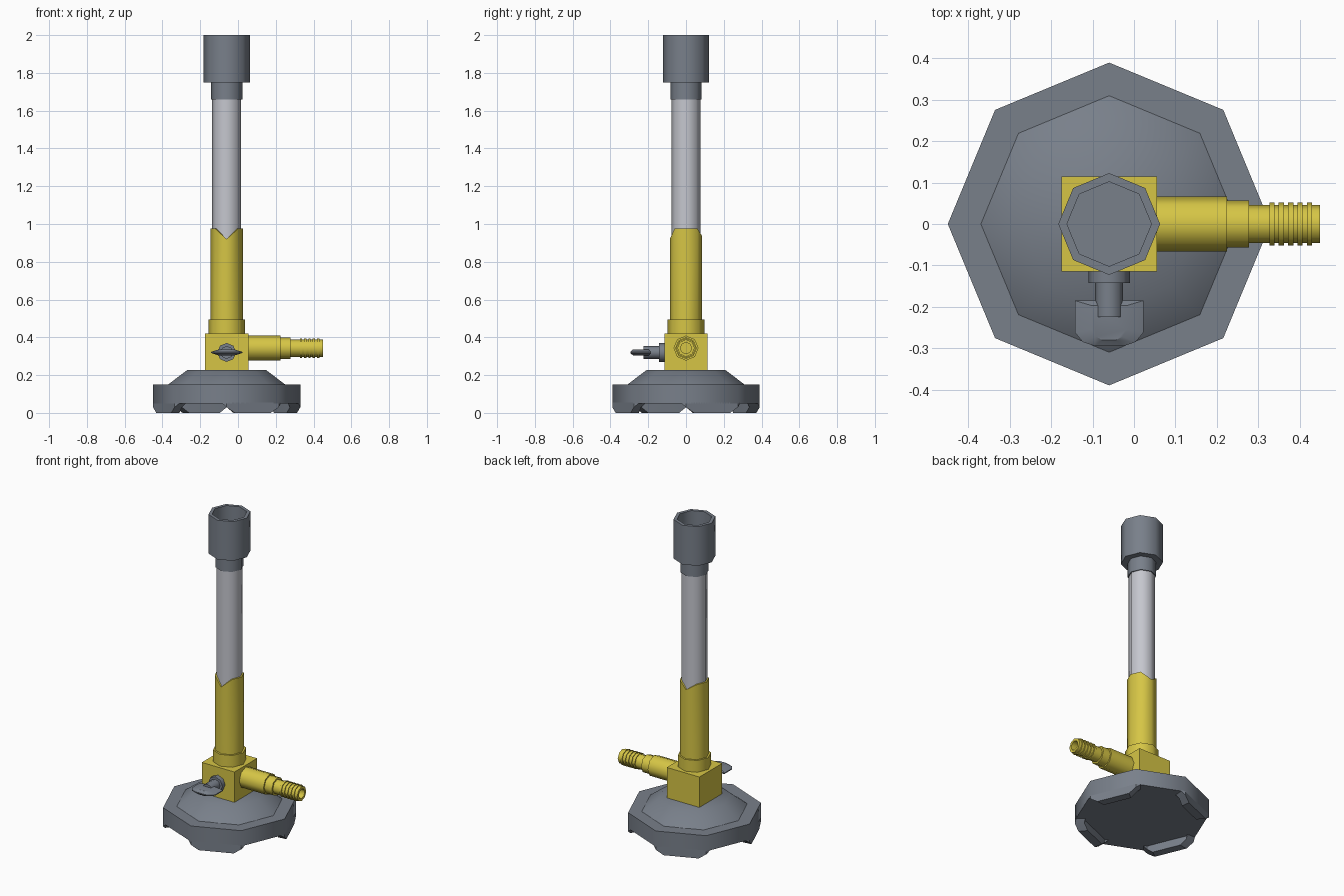
import bpy, bmesh, math
from mathutils import Matrix, Vector

cube = bpy.data.objects.get("Cube")
if cube:
    bpy.data.objects.remove(cube, do_unlink=True)

CX = -0.06          # axis of the upright parts
SIDES = 8


def material(name, rgb):
    m = bpy.data.materials.new(name)
    m.use_nodes = True
    m.diffuse_color = (*rgb, 1)
    m.node_tree.nodes["Principled BSDF"].inputs["Base Color"].default_value = (*rgb, 1)
    return m


IRON = material("dark grey iron", (0.19, 0.215, 0.255))
BRASS = material("yellow brass", (0.67, 0.56, 0.06))
STEEL = material("light grey steel", (0.56, 0.57, 0.62))


def finish(name, bm, mat, angle=50):
    bmesh.ops.recalc_face_normals(bm, faces=bm.faces)
    mesh = bpy.data.meshes.new(name)
    bm.to_mesh(mesh)
    bm.free()
    mesh.materials.append(mat)
    obj = bpy.data.objects.new(name, mesh)
    bpy.context.collection.objects.link(obj)
    bpy.ops.object.select_all(action="DESELECT")
    obj.select_set(True)
    bpy.context.view_layer.objects.active = obj
    bpy.ops.object.shade_smooth_by_angle(angle=math.radians(angle))
    return obj


def skin(bm, loops):
    """Bridge equal closed loops of points and cap both ends."""
    rings = [[bm.verts.new(p) for p in loop] for loop in loops]
    for a, b in zip(rings, rings[1:]):
        for i in range(len(a)):
            j = (i + 1) % len(a)
            bm.faces.new((a[i], a[j], b[j], b[i]))
    bm.faces.new(rings[0])
    bm.faces.new(rings[-1])
    return rings


def lathe(name, profile, mat, origin=(CX, 0, 0), turn=None, edit=None):
    """Turn (radius, height) pairs into an eight-sided solid."""
    bm = bmesh.new()
    angles = [math.tau * i / SIDES for i in range(SIDES)]
    rings = skin(bm, [[(r * math.cos(a), r * math.sin(a), z) for a in angles]
                      for r, z in profile])
    if edit:
        edit(rings)
    place = Matrix.Translation(origin) @ (turn or Matrix())
    bmesh.ops.transform(bm, matrix=place, verts=bm.verts)
    return finish(name, bm, mat)


# Base: octagonal rim with a sloping dome
RIM = 0.39
lathe("base_rim", [(RIM, 0.05), (RIM, 0.15)], IRON)
lathe("base_dome", [(0.31, 0.15), (0.21, 0.226)], IRON)


# Feet: wall pieces under alternate sides, wrapping a little round the corners
def foot(index):
    middle = math.radians(22.5 + 90 * index)
    apothem = RIM * math.cos(math.pi / SIDES)
    loops = []
    for deg, z in ((-26, 0.049), (-22.5, 0.03), (-16, 0), (16, 0), (22.5, 0.03), (26, 0.049)):
        fold = abs(deg) if abs(deg) <= 22.5 else 45 - abs(deg)
        outer = apothem / math.cos(math.radians(fold))
        a = middle + math.radians(deg)
        d = Vector((math.cos(a), math.sin(a), 0))
        loops.append([Vector((CX, 0, h)) + d * r for r, h in
                      ((outer, z), (outer, 0.055), (outer - 0.055, 0.055), (outer - 0.055, z))])
    bm = bmesh.new()
    skin(bm, loops)
    finish(f"foot_{index + 1}", bm, IRON, 30)


for k in range(4):
    foot(k)

# Valve block
bm = bmesh.new()
bmesh.ops.create_cube(bm, size=1, matrix=Matrix.Translation((CX, 0, 0.3225))
                      @ Matrix.Diagonal((0.23, 0.23, 0.195, 1)))
finish("valve_block", bm, BRASS)


# Upright sleeve with a dip in the top edge at front and back
def dip(rings):
    for ring in rings[1:3]:
        ring[6].co.z = 0.92
        ring[2].co.z = 0.935


lathe("collar", [(0.097, 0.42), (0.097, 0.495)], BRASS)
lathe("sleeve", [(0.086, 0.49), (0.086, 0.975), (0.076, 0.975), (0.076, 0.9)],
      BRASS, edit=dip)

# Barrel and burner head
lathe("barrel", [(0.077, 0.88), (0.077, 1.67)], STEEL)
lathe("head_neck", [(0.083, 1.66), (0.083, 1.755)], IRON)
lathe("burner_head", [(0.123, 1.75), (0.123, 2.0), (0.102, 2.0), (0.102, 1.77)], IRON)

# Gas inlet along +x with ribs for the hose and a bored end
inlet = [(0.066, 0.05), (0.066, 0.225), (0.057, 0.225), (0.057, 0.278),
         (0.046, 0.278)]
for k in range(5):
    start = 0.327 + 0.0227 * k
    inlet += [(0.046, start), (0.052, start), (0.052, start + 0.0125), (0.046, start + 0.0125)]
inlet += [(0.046, 0.45), (0.03, 0.45), (0.03, 0.37)]
lathe("gas_inlet", inlet, BRASS, (0, 0, 0.343), Matrix.Rotation(math.pi / 2, 4, "Y"))

# Valve stem towards the front
VZ = 0.32
lathe("valve_stem", [(0.05, 0.11), (0.05, 0.143), (0.034, 0.143), (0.034, 0.225)],
      IRON, (CX, 0, VZ), Matrix.Rotation(math.pi / 2, 4, "X"))

# Flat valve handle, thick in the middle and thin at the edge
half = [(0.083, -0.185), (0.083, -0.262), (0.064, -0.285), (0.035, -0.295)]
outline = half + [(-x, y) for x, y in reversed(half)]


def handle_loop(scale, z):
    mid = -0.235
    return [(CX + x * scale, mid + (y - mid) * (0.5 + scale / 2), VZ + z) for x, y in outline]


bm = bmesh.new()
skin(bm, [handle_loop(0.5, -0.016), handle_loop(1, -0.003),
          handle_loop(1, 0.003), handle_loop(0.5, 0.016)])
finish("valve_handle", bm, IRON, 30)
